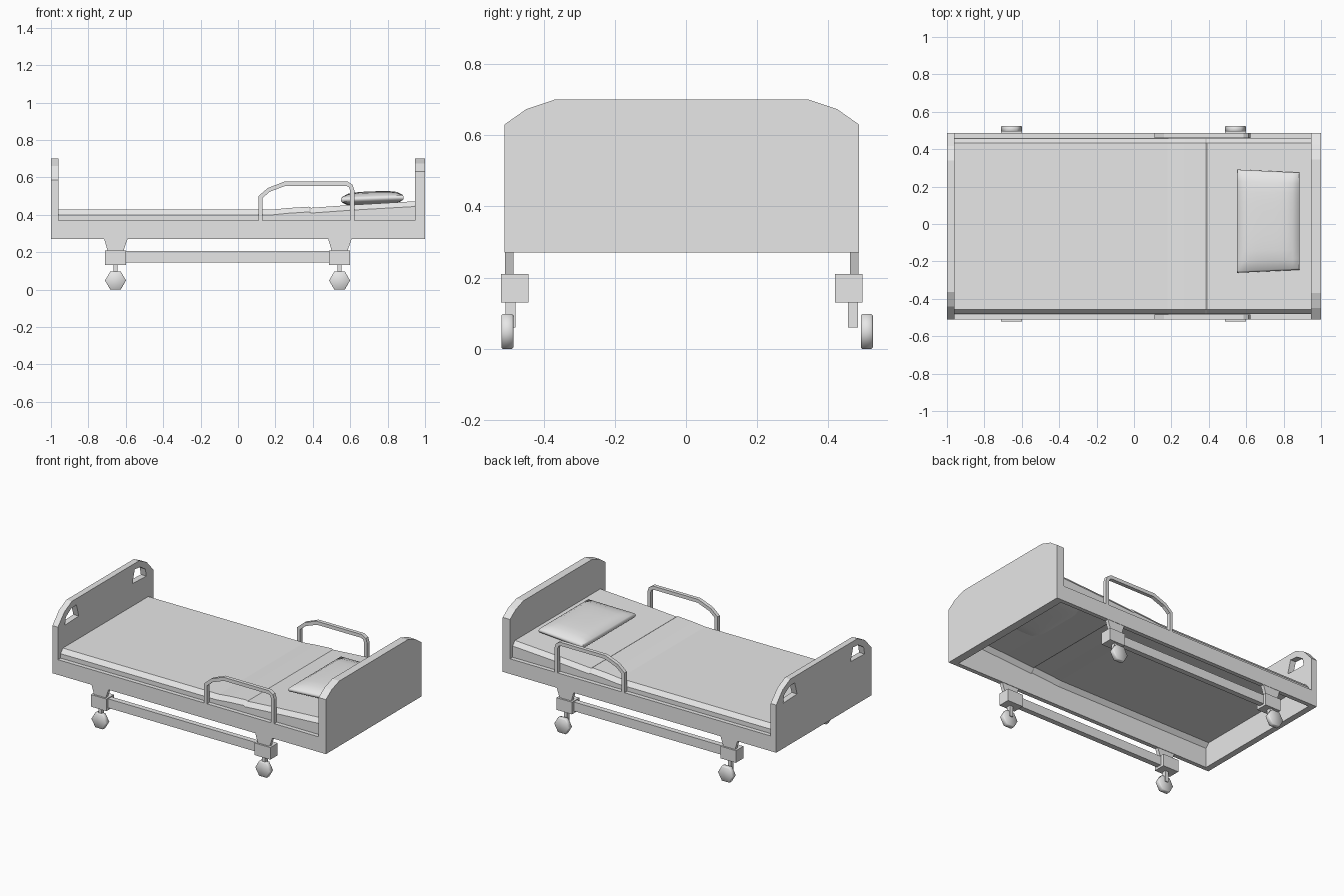
import bpy, bmesh, math
from mathutils import Matrix

cube = bpy.data.objects.get("Cube")
if cube:
    bpy.data.objects.remove(cube, do_unlink=True)

grey = bpy.data.materials.new("light_grey")
grey.use_nodes = True
grey.diffuse_color = (0.8, 0.8, 0.8, 1)
grey.node_tree.nodes["Principled BSDF"].inputs["Base Color"].default_value = (0.8, 0.8, 0.8, 1)

MID = -0.012          # centre line of the bed across y
HALF = 0.498          # half width of the frame


def finish(name, bm, smooth=False):
    mesh = bpy.data.meshes.new(name)
    bm.to_mesh(mesh)
    bm.free()
    obj = bpy.data.objects.new(name, mesh)
    bpy.context.collection.objects.link(obj)
    mesh.materials.append(grey)
    for p in mesh.polygons:
        p.use_smooth = smooth
    return obj


def prism(name, outline, axis, lo, hi):
    """Extrude a 2D outline along x (outline in y,z) or y (outline in x,z)."""
    bm = bmesh.new()

    def ring(d):
        return [bm.verts.new((d, a, b) if axis == "x" else (a, d, b)) for a, b in outline]
    first, second = ring(lo), ring(hi)
    bm.faces.new(first)
    bm.faces.new(second)
    for i in range(len(outline)):
        j = (i + 1) % len(outline)
        bm.faces.new((first[i], first[j], second[j], second[i]))
    bmesh.ops.recalc_face_normals(bm, faces=bm.faces)
    return finish(name, bm)


def box(name, x0, x1, y0, y1, z0, z1):
    return prism(name, [(x0, z0), (x1, z0), (x1, z1), (x0, z1)], "y", y0, y1)


def mirrored(corner):
    """Full board outline from the points of one upper corner."""
    half = [(HALF, 0.27)] + corner
    return [(MID + y, z) for y, z in half] + [(MID - y, z) for y, z in reversed(half)]


# Head and foot boards
prism("headboard", mirrored([(HALF, 0.63), (0.437, 0.673), (0.357, 0.70)]), "x", 0.947, 1.0)
footboard = prism("footboard", mirrored([(HALF, 0.585), (0.43, 0.66), (0.352, 0.70)]),
                  "x", -1.0, -0.96)

# Grip holes in the foot board
grip = [(0.28, 0.575), (0.425, 0.57), (0.415, 0.62), (0.36, 0.655), (0.305, 0.66)]
for side in (-1, 1):
    cutter = prism("grip_cutter", [(MID + side * y, z) for y, z in grip], "x", -1.1, -0.9)
    cutter.hide_render = True
    mod = footboard.modifiers.new("grip_hole", "BOOLEAN")
    mod.operation = "DIFFERENCE"
    mod.solver = "EXACT"
    mod.object = cutter
    bpy.context.view_layer.objects.active = footboard
    bpy.ops.object.modifier_apply(modifier=mod.name)
    bpy.data.objects.remove(cutter, do_unlink=True)

# Grab rail outline: outer edge, then inner edge back
outer = [(0.11, 0.36), (0.11, 0.50), (0.16, 0.543), (0.25, 0.578),
         (0.585, 0.578), (0.612, 0.56), (0.622, 0.53), (0.622, 0.36)]
inner = [(0.6, 0.36), (0.6, 0.53), (0.592, 0.548), (0.577, 0.555),
         (0.255, 0.555), (0.17, 0.523), (0.132, 0.49), (0.132, 0.36)]


def wheel(name, x, y):
    bm = bmesh.new()
    bmesh.ops.create_cone(bm, cap_ends=True, segments=6, radius1=0.056, radius2=0.056,
                          depth=0.034)
    bmesh.ops.bevel(bm, geom=[e for e in bm.edges if abs(e.verts[0].co.z - e.verts[1].co.z) < 0.01],
                    offset=0.004, segments=1, affect="EDGES")
    spin = Matrix.Rotation(math.pi / 2, 4, "X") @ Matrix.Rotation(math.pi / 6, 4, "Z")
    bmesh.ops.transform(bm, matrix=spin, verts=bm.verts)
    # Rest the wheel on a flat side, corners pointing fore and aft
    if max(v.co.z for v in bm.verts) > 0.052:
        bmesh.ops.rotate(bm, verts=bm.verts, matrix=Matrix.Rotation(math.pi / 6, 3, "Y"))
    low = min(v.co.z for v in bm.verts)
    bmesh.ops.translate(bm, verts=bm.verts, vec=(x, y, -low))
    finish(name, bm, smooth=True)


# Side parts, repeated on both sides
for side, label in ((-1, "right"), (1, "left")):
    def span(a, b):
        return sorted((MID + side * a, MID + side * b))

    box(label + "_side_rail", -0.96, 0.947, *span(0.47, HALF), 0.27, 0.37)
    prism(label + "_grab_rail", outer + inner, "y", *span(0.473, HALF))
    box(label + "_base_bar", -0.61, 0.50, *span(0.455, 0.49), 0.145, 0.205)
    for x, end in ((-0.655, "foot"), (0.543, "head")):
        tag = f"{label}_{end}_"
        prism(tag + "bracket", [(x - 0.062, 0.275), (x + 0.066, 0.275), (x + 0.04, 0.2),
                                (x - 0.04, 0.2)], "y", *span(0.473, 0.496))
        box(tag + "block", x - 0.057, x + 0.057, *span(0.43, 0.508), 0.13, 0.21)
        box(tag + "caster_stem", x - 0.011, x + 0.011, *span(0.467, 0.495), 0.06, 0.135)
        # The casters swivel the same way, so they sit off centre
        wheel(tag + "wheel", x, -0.502 if side < 0 else 0.508)

# Mattress: open shell swept along the bed, with chamfered long edges
stations = [(-0.96, 0.427), (0.18, 0.427), (0.27, 0.436), (0.38, 0.443),
            (0.39, 0.437), (0.6, 0.452), (0.947, 0.472)]
bm = bmesh.new()
rows = []
for x, top in stations:
    section = [(-0.47, 0.365), (-0.47, top - 0.028), (-0.446, top),
               (0.446, top), (0.47, top - 0.028), (0.47, 0.365)]
    rows.append([bm.verts.new((x, MID + y, z)) for y, z in section])
for a, b in zip(rows, rows[1:]):
    for i in range(len(a) - 1):
        bm.faces.new((a[i], b[i], b[i + 1], a[i + 1]))
bm.normal_update()
if sum(f.normal.z for f in bm.faces) < 0:
    bmesh.ops.reverse_faces(bm, faces=bm.faces)
finish("mattress", bm)

# Pillow: a subdivided block, puffed towards its middle
bm = bmesh.new()
bmesh.ops.create_cube(bm, size=2)
bmesh.ops.subdivide_edges(bm, edges=bm.edges, cuts=9, use_grid_fill=True)
for v in bm.verts:
    u, w, t = v.co
    puff = 0.35 + 0.65 * math.sqrt((1 - abs(u) ** 3) * (1 - abs(w) ** 3))
    bulge = 1 - 0.03 * t * t
    v.co = (0.718 + 0.168 * u * bulge,
            0.015 + (0.268 - 0.008 * u) * w * bulge,
            0.486 + 0.006 * u + 0.039 * t * puff)
bmesh.ops.recalc_face_normals(bm, faces=bm.faces)
pillow = finish("pillow", bm, smooth=True)
bpy.context.view_layer.objects.active = pillow
pillow.select_set(True)
bpy.ops.object.shade_smooth_by_angle(angle=math.radians(50))
pillow.select_set(False)
